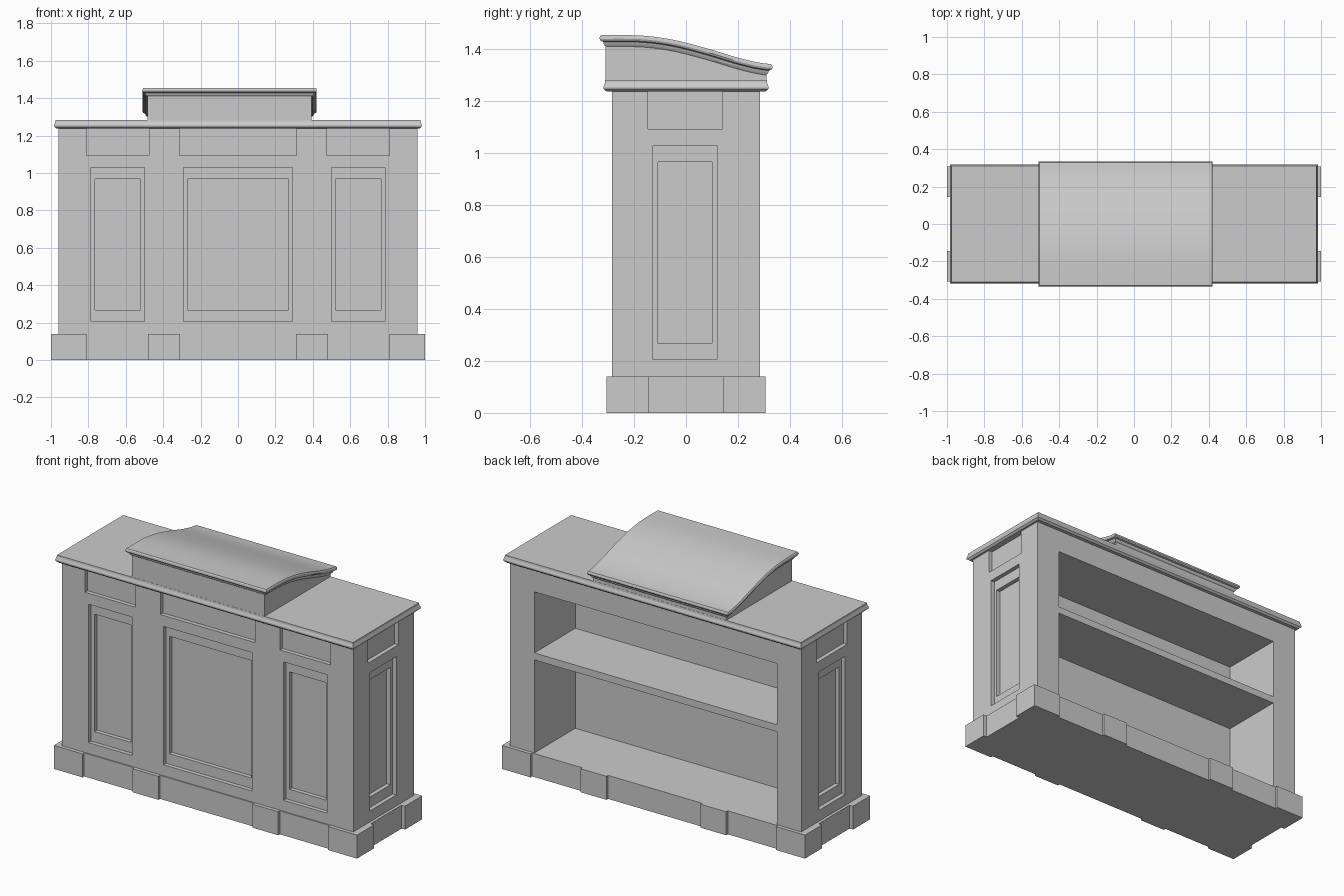
import bpy, bmesh, math

if "Cube" in bpy.data.objects:
    bpy.data.objects.remove(bpy.data.objects["Cube"])


def finish(name, bm):
    bmesh.ops.recalc_face_normals(bm, faces=bm.faces[:])
    me = bpy.data.meshes.new(name)
    bm.to_mesh(me)
    bm.free()
    ob = bpy.data.objects.new(name, me)
    bpy.context.collection.objects.link(ob)
    return ob


def boxes(name, spans):
    """Mesh of boxes, each given as (x0, x1, y0, y1, z0, z1)."""
    bm = bmesh.new()
    for x0, x1, y0, y1, z0, z1 in spans:
        verts = bmesh.ops.create_cube(bm, size=1)["verts"]
        for v in verts:
            v.co = (x1 if v.co.x > 0 else x0,
                    y1 if v.co.y > 0 else y0,
                    z1 if v.co.z > 0 else z0)
    return finish(name, bm)


def loft(name, xc, hx, hy, layers, steps=1):
    """Stack of rectangular rings; each layer is (inset, height function of y)."""
    bm = bmesh.new()
    rings = []
    for inset, height in layers:
        ys = [(hy - inset) * (2 * i / steps - 1) for i in range(steps + 1)]
        left = [bm.verts.new((xc - hx + inset, y, height(y))) for y in ys]
        right = [bm.verts.new((xc + hx - inset, y, height(y))) for y in ys]
        rings.append((left, right))
    for left, right in (rings[0], rings[-1]):
        for i in range(steps):
            bm.faces.new((left[i], left[i + 1], right[i + 1], right[i]))
    loops = [l + r[::-1] for l, r in rings]
    for a, b in zip(loops, loops[1:]):
        for i in range(len(a)):
            j = (i + 1) % len(a)
            bm.faces.new((a[i], a[j], b[j], b[i]))
    return finish(name, bm)


def cut(target, cutter):
    cutter.hide_render = True
    mod = target.modifiers.new("cut", "BOOLEAN")
    mod.object = cutter
    mod.operation = "DIFFERENCE"
    mod.solver = "EXACT"
    bpy.context.view_layer.objects.active = target
    bpy.ops.object.modifier_apply(modifier=mod.name)
    bpy.data.objects.remove(cutter)


# Plinth with projecting blocks: a quarter outline mirrored round
quarter = [(0.31, 0.292), (0.31, 0.307), (0.48, 0.307), (0.48, 0.292),
           (0.81, 0.292), (0.81, 0.307), (1.0, 0.307), (1.0, 0.145), (0.977, 0.145)]
half = quarter + [(x, -y) for x, y in reversed(quarter)]
outline = half + [(-x, y) for x, y in reversed(half)]
bm = bmesh.new()
face = bm.faces.new([bm.verts.new((x, y, 0)) for x, y in outline])
top = bmesh.ops.extrude_face_region(bm, geom=[face])["geom"]
bmesh.ops.translate(bm, vec=(0, 0, 0.14),
                    verts=[v for v in top if isinstance(v, bmesh.types.BMVert)])
finish("plinth", bm)

# Cabinet body
HX, HY = 0.96, 0.285
body = boxes("cabinet_body", [(-HX, HX, -HY, HY, 0.14, 1.24)])

# Recessed panels: outer step, deeper inner step, short frieze panels above
D1, D2 = 0.025, 0.05
outer, inner = [], []


def front_panel(x0, x1, z0, z1, depth):
    return (x0, x1, -HY - 0.1, -HY + depth, z0, z1)


def side_panel(side, y0, y1, z0, z1, depth):
    a, b = sorted((side * (HX - depth), side * (HX + 0.1)))
    return (a, b, y0, y1, z0, z1)


for centre, w_low, w_top in ((-0.643, 0.143, 0.166), (0, 0.292, 0.312), (0.643, 0.143, 0.166)):
    outer.append(front_panel(centre - w_low, centre + w_low, 0.205, 1.03, D1))
    outer.append(front_panel(centre - w_top, centre + w_top, 1.095, 1.3, D1))
    w_in = w_low - 0.022
    inner.append(front_panel(centre - w_in, centre + w_in, 0.267, 0.967, D2))
for side in (-1, 1):
    outer.append(side_panel(side, -0.127, 0.12, 0.205, 1.03, D1))
    outer.append(side_panel(side, -0.146, 0.14, 1.093, 1.3, D1))
    inner.append(side_panel(side, -0.107, 0.1, 0.267, 0.967, D2))
cut(body, boxes("outer_cutter", outer))
cut(body, boxes("inner_cutter", inner))

# Open back with one shelf
cut(body, boxes("back_cutter", [(-0.8, 0.8, -0.1, 0.4, 0.1, 1.1)]))
boxes("shelf", [(-0.8, 0.8, -0.1, HY, 0.694, 0.736)])

# Counter top with moulded edge
counter = [(0.013, 1.237), (0.001, 1.247), (0.0, 1.256), (0.006, 1.272), (0.007, 1.283)]
loft("counter_top", 0, 0.983, 0.318, [(i, lambda y, z=z: z) for i, z in counter])


# Reading desk: curved slab with a cove moulding on a box
def slope(y):
    pts = [(-0.34, 1.455), (-0.17, 1.453), (-0.05, 1.437), (0.08, 1.404),
           (0.2, 1.368), (0.28, 1.349), (0.34, 1.342)]
    for i, ((y0, z0), (y1, z1)) in enumerate(zip(pts, pts[1:])):
        if y <= y1:
            def tangent(k):
                a, b = pts[max(k - 1, 0)], pts[min(k + 1, len(pts) - 1)]
                return (b[1] - a[1]) / (b[0] - a[0])
            w, t = y1 - y0, (y - y0) / (y1 - y0)
            return (z0 * (1 + 2 * t) * (1 - t) ** 2 + z1 * t * t * (3 - 2 * t)
                    + w * t * (1 - t) * (tangent(i) * (1 - t) - tangent(i + 1) * t))
    return pts[-1][1]


XC = -0.045
edge = [(0.005, 0), (0.001, 0.006), (0.0, 0.014), (0.004, 0.022),
        (0.014, 0.026), (0.017, 0.036), (0.024, 0.044)]
slab = loft("desk_slab", XC, 0.466, 0.333,
            [(i, lambda y, d=d: slope(y) - d) for i, d in edge], 24)
box = loft("desk_box", XC, 0.438, 0.31,
           [(0, lambda y: slope(y) - 0.03), (0, lambda y: 1.28)], 24)

# Smooth the curved slab, keeping its edges crisp
bpy.ops.object.select_all(action="DESELECT")
slab.select_set(True)
bpy.context.view_layer.objects.active = slab
bpy.ops.object.shade_smooth_by_angle(angle=math.radians(25))
